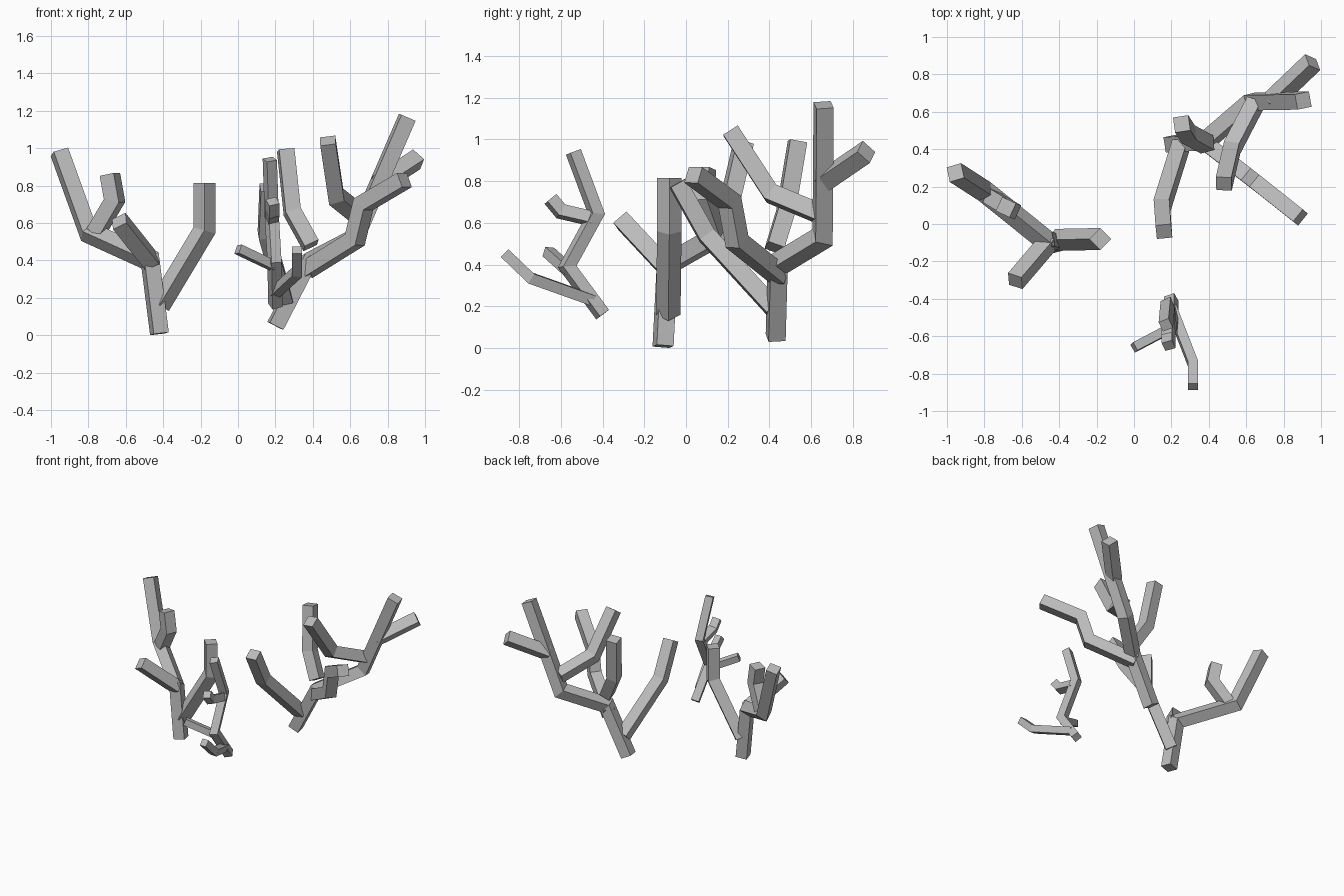
import bpy, bmesh
from math import radians, cos, sin
from mathutils import Vector

cube = bpy.data.objects.get("Cube")
if cube:
    bpy.data.objects.remove(cube, do_unlink=True)

grey = bpy.data.materials.new("coral_grey")
grey.use_nodes = True
colour = (0.5, 0.5, 0.5, 1)
grey.diffuse_color = colour
grey.node_tree.nodes["Principled BSDF"].inputs["Base Color"].default_value = colour


def branch(name, width, yaw, *points):
    """Square bar with mitred bends; yaw turns the cross-section at the tip."""
    path = [Vector(p) for p in reversed(points)]
    steps = [(b - a).normalized() for a, b in zip(path, path[1:])]
    side = Vector((cos(radians(yaw)), sin(radians(yaw)), 0))
    side = (side - steps[0] * side.dot(steps[0])).normalized()
    up = steps[0].cross(side)
    h = width / 2
    ring = [path[0] + side * h * i + up * h * j
            for i, j in ((1, 1), (-1, 1), (-1, -1), (1, -1))]
    rings = [ring]
    for k, d in enumerate(steps):
        n = (d + steps[k + 1]).normalized() if k + 1 < len(steps) else d
        ring = [v + d * ((path[k + 1] - v).dot(n) / d.dot(n)) for v in ring]
        rings.append(ring)

    bm = bmesh.new()
    rows = [[bm.verts.new(v) for v in r] for r in rings]
    for a, b in zip(rows, rows[1:]):
        for i in range(4):
            j = (i + 1) % 4
            bm.faces.new((a[i], a[j], b[j], b[i]))
    bm.faces.new(rows[0])
    bm.faces.new(rows[-1])
    bmesh.ops.recalc_face_normals(bm, faces=bm.faces[:])
    mesh = bpy.data.meshes.new(name)
    bm.to_mesh(mesh)
    bm.free()
    mesh.materials.append(grey)
    obj = bpy.data.objects.new(name, mesh)
    bpy.context.collection.objects.link(obj)


# Right coral
W = 0.083
branch("right_coral_trunk", W, 12, (-.42, -.11, .008), (-.47, -.09, .4),
       (-.8, .175, .55), (-.955, .275, .98))
branch("right_coral_inner_branch", W, 45, (-.42, -.085, .16), (-.18, -.08, .56),
       (-.18, -.08, .815))
branch("right_coral_front_branch", W, 5, (-.46, -.1, .39), (-.635, -.305, .61))
branch("right_coral_short_branch", W, -25, (-.76, .14, .55), (-.66, .08, .72),
       (-.685, .09, .86))

# Large back coral
branch("back_coral_trunk", W, 10, (.2, .43, .05), (.38, .44, .4),
       (.63, .655, .53), (.905, .66, 1.165))
branch("back_coral_outer_twig", W, 20, (.74, .66, .8), (.955, .865, .94))
branch("back_coral_inner_branch", W, 2, (.65, .65, .64), (.525, .41, .74),
       (.48, .215, 1.04))
branch("back_coral_upright_branch", W, 8, (.39, .425, .48), (.29, .48, .66),
       (.255, .535, .99))
branch("back_coral_side_branch", W, 50, (.36, .45, .345), (.625, .245, .51),
       (.67, .21, .7), (.89, .035, .83))
branch("back_coral_front_branch", W, 6, (.25, .42, .19), (.15, .1, .54),
       (.16, -.04, .79))

# Small front coral
S = 0.058
branch("front_coral_trunk", S, 25, (.2, -.4, .16), (.195, -.57, .39),
       (.18, -.43, .645), (.17, -.54, .94))
branch("front_coral_knob", S, 25, (.18, -.45, .62), (.185, -.6, .655),
       (.185, -.65, .715))
branch("front_coral_low_branch", S * .9, 0, (.2, -.45, .23), (.315, -.745, .335),
       (.315, -.87, .455))
branch("front_coral_twig", S * .85, 30, (.19, -.56, .37), (0, -.66, .46))
